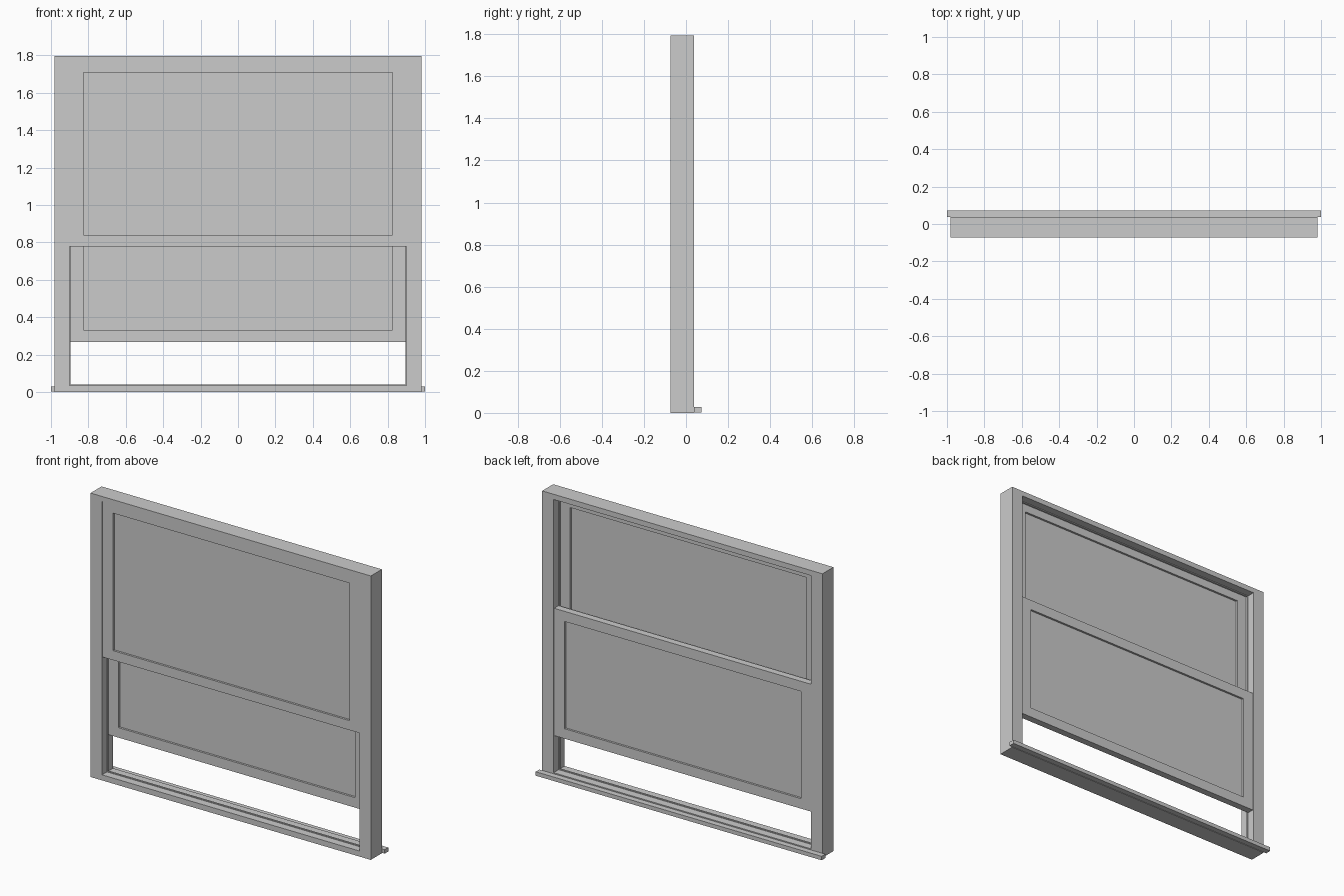
import bpy
import bmesh

if "Cube" in bpy.data.objects:
    bpy.data.objects.remove(bpy.data.objects["Cube"])


def finish(name, bm):
    bmesh.ops.recalc_face_normals(bm, faces=bm.faces)
    mesh = bpy.data.meshes.new(name)
    bm.to_mesh(mesh)
    bm.free()
    obj = bpy.data.objects.new(name, mesh)
    bpy.context.collection.objects.link(obj)
    return obj


def box(name, hx, y0, y1, z0, z1):
    """Box centred on x = 0."""
    bm = bmesh.new()
    bmesh.ops.create_cube(bm, size=1)
    for v in bm.verts:
        v.co = (v.co.x * 2 * hx, y0 if v.co.y < 0 else y1, z0 if v.co.z < 0 else z1)
    return finish(name, bm)


def ring(name, outer, inner, y0, y1):
    """Rectangular frame; outer and inner are (half width, bottom, top)."""
    bm = bmesh.new()
    loops = []
    for (hx, z0, z1), y in ((outer, y0), (outer, y1), (inner, y1), (inner, y0)):
        corners = ((-hx, z0), (hx, z0), (hx, z1), (-hx, z1))
        loops.append([bm.verts.new((x, y, z)) for x, z in corners])
    for i in range(4):
        a, b = loops[i], loops[(i + 1) % 4]
        for j in range(4):
            k = (j + 1) % 4
            bm.faces.new((a[j], a[k], b[k], b[j]))
    return finish(name, bm)


def sash(name, y0, y1, z0, z1, glass_z0, glass_z1):
    """Sliding sash with a recessed glass pane."""
    ring(name + "_frame", (0.90, z0, z1), (0.827, glass_z0, glass_z1), y0, y1)
    box(name + "_glass", 0.827, y0 + 0.013, y1 - 0.013, glass_z0, glass_z1)


# Outer window frame
opening = (0.90, 0.035, 1.762)
ring("window_frame", (0.98, 0, 1.795), opening, -0.073, 0.037)

# Thin bead separating the two sash tracks
ring("parting_bead", opening, (0.895, 0.040, 1.757), -0.024, -0.013)

# Upper sash in the front track, lower sash partly raised in the rear track
sash("upper_sash", -0.068, -0.024, 0.778, 1.762, 0.838, 1.707)
sash("lower_sash", -0.013, 0.031, 0.267, 1.072, 0.330, 1.008)

# Sill strip along the back
box("sill", 1.0, 0.037, 0.073, 0.003, 0.028)
